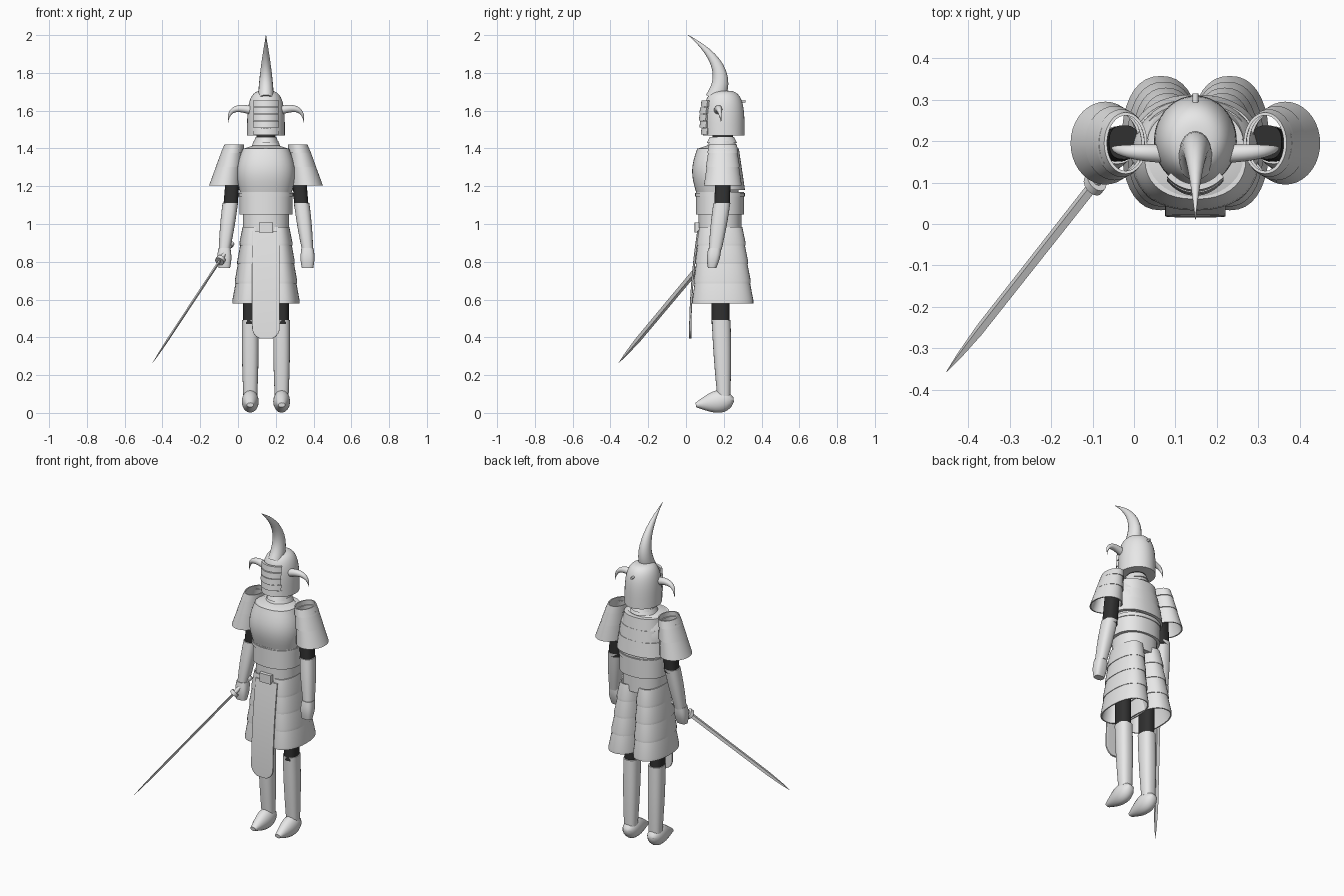
import bpy, bmesh, math
from mathutils import Vector

if "Cube" in bpy.data.objects:
    bpy.data.objects.remove(bpy.data.objects["Cube"], do_unlink=True)

MIDDLE = 0.148   # x of the figure's own middle line


def material(name, value):
    mat = bpy.data.materials.new(name)
    mat.use_nodes = True
    colour = (value, value, value, 1)
    mat.diffuse_color = colour
    mat.node_tree.nodes["Principled BSDF"].inputs["Base Color"].default_value = colour
    return mat


GREY = material("armour grey", 0.8)
BLACK = material("black cloth", 0.03)


def skin(name, rings, mat=GREY, wrap=True, hollow=False, sharp=35):
    """Join point rings; hollow ones close back on the first ring instead of being capped."""
    bm = bmesh.new()
    loops = [[bm.verts.new(p) for p in ring] for ring in rings]
    pairs = list(zip(loops, loops[1:]))
    if hollow:
        pairs.append((loops[-1], loops[0]))
    for low, high in pairs:
        for j in range(0 if wrap else 1, len(low)):
            bm.faces.new((low[j - 1], low[j], high[j], high[j - 1]))
    if not hollow:
        bm.faces.new(loops[0])
        bm.faces.new(loops[-1])
    elif not wrap:
        bm.faces.new([ring[0] for ring in loops])
        bm.faces.new([ring[-1] for ring in loops])
    bmesh.ops.recalc_face_normals(bm, faces=bm.faces)
    mesh = bpy.data.meshes.new(name)
    bm.to_mesh(mesh)
    bm.free()
    for face in mesh.polygons:
        face.use_smooth = True
    mesh.set_sharp_from_angle(angle=math.radians(sharp))
    mesh.materials.append(mat)
    bpy.context.collection.objects.link(bpy.data.objects.new(name, mesh))


def oval(z, rx, ry, x=0, y=0.18):
    """Level cross-section; x is measured outward from the middle line."""
    return Vector((z, rx, ry, x, y))


def mix(a, b, t):
    return a * (1 - t) + b * t


def outline(section, side, power, arc, inset=0):
    z, rx, ry, x, y = section
    start, end = arc
    full = end - start == 360
    count = 36 if full else 18
    points = []
    for i in range(count if full else count + 1):
        a = math.radians(start + (end - start) * i / count)
        c, s = math.cos(a), math.sin(a)
        c = math.copysign(abs(c) ** (2 / power), c)
        s = math.copysign(abs(s) ** (2 / power), s)
        points.append((MIDDLE + side * x + c * (rx - inset), y + s * (ry - inset), z))
    return points


def stack(name, sections, mat=GREY, side=1, power=2, arc=(0, 360), wall=0):
    """Loft level sections, solid or as a plate with a wall thickness."""
    rings = [outline(s, side, power, arc) for s in sections]
    if wall:
        rings += [outline(s, side, power, arc, wall) for s in reversed(sections)]
    skin(name, rings, mat, arc[1] - arc[0] == 360, wall > 0)


def swelling(low, high, bulge, steps=8):
    """Sections from low to high, swollen in the middle."""
    rows = []
    for i in range(steps + 1):
        s = mix(low, high, i / steps)
        swell = bulge * math.sin(math.pi * i / steps)
        rows.append(oval(s[0], s[1] + swell, s[2] + swell, s[3], s[4]))
    return rows


def sweep(name, centres, sizes, ref, count=16, sharp=40):
    """Tapering bar; sizes are radii along ref and across it."""
    rings = []
    for i, (p, (wide, deep)) in enumerate(zip(centres, sizes)):
        t = (centres[min(i + 1, len(centres) - 1)] - centres[max(i - 1, 0)]).normalized()
        u = (ref - t * t.dot(ref)).normalized()
        v = t.cross(u)
        turn = [math.tau * j / count for j in range(count)]
        rings.append([p + u * wide * math.cos(w) + v * deep * math.sin(w) for w in turn])
    skin(name, rings, sharp=sharp)


def horn(name, root, bend, tip, wide, deep, ref, steps=12):
    """Horn along a quadratic curve, tapering to a point."""
    ts = [i / steps for i in range(steps + 1)]
    centres = [mix(mix(root, bend, t), mix(bend, tip, t), t) for t in ts]
    taper = [max(1 - t ** 1.5, 0.02) for t in ts]
    sweep(name, centres, [(wide * k, deep * k) for k in taper], ref)


ACROSS, DEPTH = Vector((1, 0, 0)), Vector((0, 1, 0))

# Helmet: rounded dome
dome = []
for i in range(17):
    a = math.radians(88 * i / 16)
    r, h = math.cos(a) ** 0.57, math.sin(a) ** 0.57
    dome.append(oval(1.468 + 0.238 * h, 0.1 * r, 0.11 * r, y=0.2))
stack("helmet", dome)
horn("crest_horn", Vector((MIDDLE, 0.15, 1.66)), Vector((MIDDLE, 0.255, 1.83)),
     Vector((MIDDLE, 0.012, 2)), 0.042, 0.05, ACROSS)
sweep("helmet_stud", [Vector((MIDDLE, y, 1.65)) for y in (0.29, 0.315)], [(0.007, 0.007)] * 2, ACROSS)

# Face guard: overlapping slats around the front of the helmet
for i in range(5):
    out = 0.008 + 0.01 * math.sin(math.pi * i / 4)
    z = 1.655 - 0.037 * i
    stack(f"face_slat_{i + 1}", [oval(z, 0.1, 0.11 + out, y=0.2),
                                 oval(z - 0.033, 0.1, 0.114 + out, y=0.2)],
          arc=(-133, -47), wall=0.014)

# Neck and collar
stack("neck", [oval(z, 0.05, 0.055, y=0.195) for z in (1.38, 1.5)], BLACK)
for tag, z in (("upper", 1.46), ("lower", 1.44)):
    grow = (1.46 - z) / 2
    stack(f"collar_{tag}", [oval(z, 0.055 + grow, 0.065, y=0.19),
                            oval(z - 0.03, 0.066 + grow, 0.08, y=0.19)], wall=0.007)

# Breastplate, back bands and waist
stack("breastplate", swelling(oval(1.17, 0.138, 0.112, y=0.165),
                              oval(1.4, 0.122, 0.1, y=0.16), 0.024), power=2.3)
stack("neck_yoke", [oval(1.4, 0.115, 0.095, y=0.16), oval(1.415, 0.07, 0.07)])
for i in range(3):
    z = 1.4 - 0.067 * i
    w, d = 0.118 + 0.016 * i, 0.1 + 0.01 * i
    stack(f"back_band_{i + 1}", [oval(z, w, d), oval(z - 0.085, w + 0.01, d + 0.012)],
          power=2.3, arc=(12, 168), wall=0.02)
stack("belly_band", [oval(z, 0.141, 0.128) for z in (1.05, 1.17)], power=2.3)
stack("belly_rim", [oval(z, 0.145, 0.132) for z in (1.145, 1.165)], power=2.3)
stack("waist", [oval(z, 0.122, 0.114) for z in (0.95, 1.055)], power=2.3)

# Front apron with a rounded end, and its buckle
apron = []
for i in range(15):
    u = (i / 14) ** 2
    z = 0.393 + 0.57 * u
    d = min(1, 0.1 + (z - 0.393) / 0.06)
    apron.append(oval(z, 0.073 * math.sqrt(d * (2 - d)), 0.006, y=0.022 + 0.043 * u * u))
stack("apron", apron, power=7)
stack("buckle", [oval(z, 0.038, 0.017, y=0.063) for z in (0.955, 1.008)], power=8)

# Paired parts are described for the left and mirrored
WAIST = oval(0.97, 0.066, 0.117, 0.061, 0.184)
HEM = oval(0.58, 0.092, 0.159, 0.083, 0.195)
COLLAR = oval(1.42, 0.052, 0.074, 0.168, 0.195)
CUFF = oval(1.205, 0.081, 0.097, 0.217, 0.195)
LIFT = oval(0.015, 0, 0, 0, 0)      # overlap of each tier under the one above
GROW = oval(0, 0.003, 0.003, 0, 0)

for side, tag in ((1, "left"), (-1, "right")):
    # Half skirt of four flared tiers
    for i in range(4):
        top, low = (mix(WAIST, HEM, (k / 4) ** 1.1) for k in (i, i + 1))
        stack(f"{tag}_skirt_tier_{i + 1}", [top + LIFT - GROW, low + LIFT + GROW, low + GROW],
              side=side, power=2.3, wall=0.007)

    # Shoulder guard of three open tiers
    steps = (0, 0.2, 0.55, 1)
    for i in range(3):
        top, low = (mix(COLLAR, CUFF, t) for t in steps[i:i + 2])
        stack(f"{tag}_shoulder_tier_{i + 1}", [top + LIFT - GROW if i else top, low + GROW],
              side=side, wall=0.007)

    # Arm
    stack(f"{tag}_upper_arm", [oval(1.09, 0.038, 0.041, 0.188, 0.191),
                               oval(1.3, 0.036, 0.041, 0.172, 0.197)], BLACK, side, 2.6)
    stack(f"{tag}_forearm", swelling(oval(0.865, 0.03, 0.034, 0.22, 0.155),
                                     oval(1.112, 0.041, 0.045, 0.189, 0.19), 0.003),
          side=side, power=2.4)
    stack(f"{tag}_hand", swelling(oval(0.766, 0.03, 0.022, 0.22, 0.138),
                                  oval(0.872, 0.032, 0.034, 0.22, 0.152), 0.006),
          side=side, power=2.8)

    # Leg
    stack(f"{tag}_thigh", [oval(z, 0.037, 0.047, 0.085, 0.183) for z in (0.47, 0.8)],
          BLACK, side, 2.4)
    stack(f"{tag}_shin_guard", swelling(oval(0.09, 0.037, 0.035, 0.083, 0.2),
                                        oval(0.492, 0.044, 0.05, 0.083, 0.186), 0.003),
          side=side, power=2.4)
    centres, sizes = [], []
    for i in range(11):
        t = i / 10
        arch = math.sin(math.pi * t ** 0.7)
        centres.append(Vector((MIDDLE + side * 0.083, 0.252 - 0.2 * t, 0.072 - 0.03 * t)))
        sizes.append((0.018 + 0.027 * arch, 0.012 + 0.048 * arch))
    sweep(f"{tag}_shoe", centres, sizes, ACROSS, sharp=50)

    # Side horn of the helmet
    horn(f"{tag}_side_horn", Vector((MIDDLE + side * 0.085, 0.17, 1.603)),
         Vector((MIDDLE + side * 0.2, 0.175, 1.635)),
         Vector((MIDDLE + side * 0.2, 0.186, 1.538)), 0.022, 0.022, DEPTH)

# Sword in the right hand, laid out along its own line from the guard
TIP, GUARD = Vector((-0.452, -0.356, 0.265)), Vector((-0.093, 0.1, 0.81))
LINE = (GUARD - TIP).normalized()
FLAT = Vector((0.315, -0.82, 0.477))


def sword_part(name, start, end, wide, deep):
    sweep(name, [GUARD + LINE * d for d in (start, end)], [(wide, deep)] * 2, FLAT)


sweep("sword_blade", [mix(TIP, GUARD, t) for t in (0, 0.08, 0.22, 1)],
      [(k * 0.017, k * 0.007) for k in (0.05, 0.5, 0.9, 1)], FLAT, 4, 20)
sword_part("sword_guard", -0.012, 0.008, 0.03, 0.025)
sword_part("sword_grip", 0, 0.115, 0.014, 0.012)
sword_part("sword_pommel", 0.11, 0.13, 0.018, 0.017)
